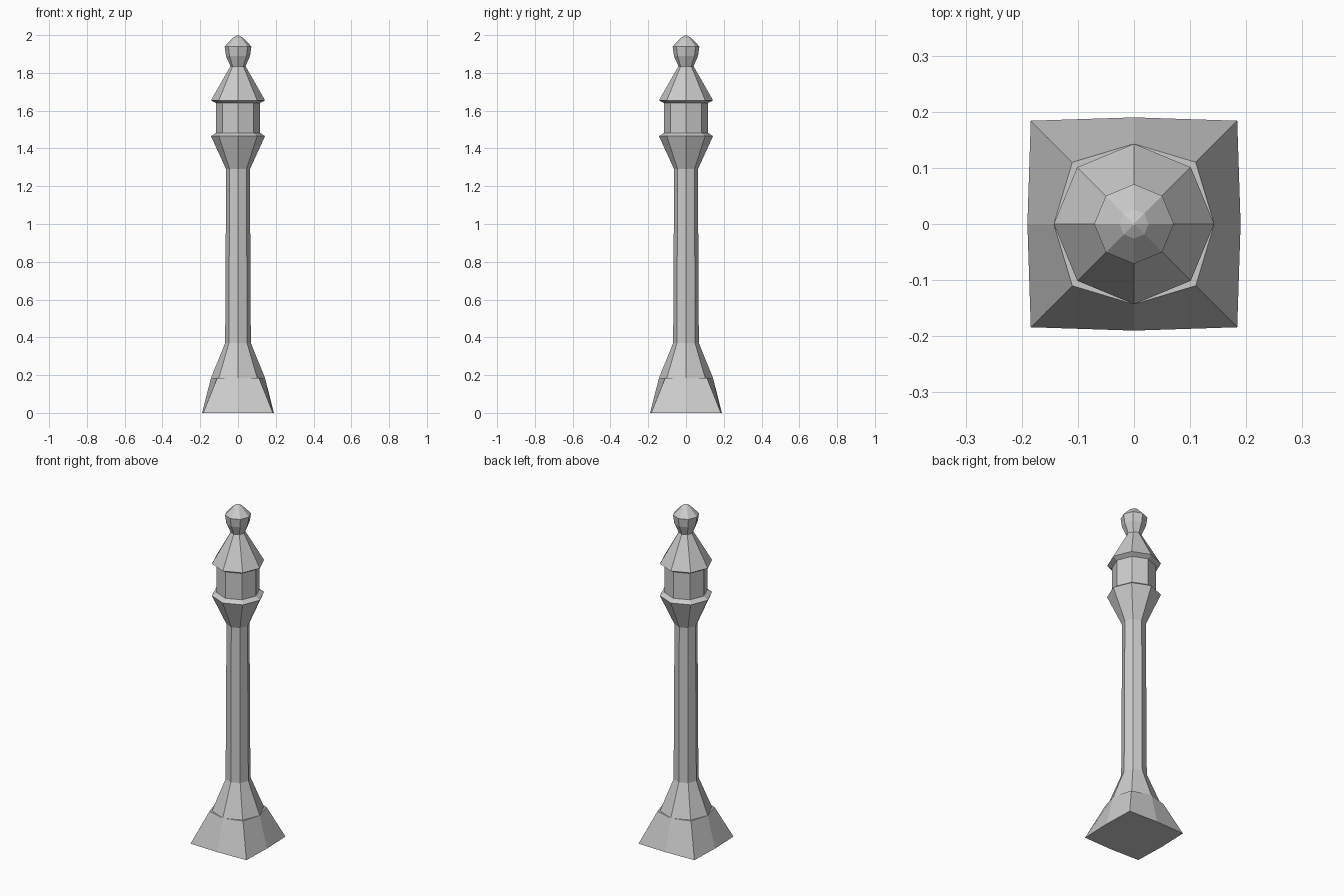
import bpy, bmesh, math

if "Cube" in bpy.data.objects:
    bpy.data.objects.remove(bpy.data.objects["Cube"])


def make_ring(bm, z, r, r_diag=None):
    """Eight points with corners on the axes; r_diag sets the diagonal corners."""
    ring = []
    for i in range(8):
        a = i * math.pi / 4
        rad = r if i % 2 == 0 or r_diag is None else r_diag
        ring.append(bm.verts.new((rad * math.cos(a), rad * math.sin(a), z)))
    return ring


def lathe(name, profile):
    """Stack octagonal rings given as (z, radius[, diagonal radius]) and cap the ends."""
    bm = bmesh.new()
    rings = [make_ring(bm, *p) for p in profile]
    for lo, hi in zip(rings, rings[1:]):
        for i in range(8):
            j = (i + 1) % 8
            bm.faces.new((lo[i], lo[j], hi[j], hi[i]))
    bm.faces.new(rings[0][::-1])
    bm.faces.new(rings[-1])
    bmesh.ops.remove_doubles(bm, verts=bm.verts, dist=1e-4)
    bmesh.ops.recalc_face_normals(bm, faces=bm.faces)
    mesh = bpy.data.meshes.new(name)
    bm.to_mesh(mesh)
    bm.free()
    obj = bpy.data.objects.new(name, mesh)
    bpy.context.collection.objects.link(obj)
    return obj


# Square plinth with slightly bowed sides, flat ledge on top
d = math.sqrt(2)
lathe("plinth", [(0, 0.19, 0.184 * d), (0.185, 0.143, 0.11 * d)])

# Everything above the plinth is one continuous octagonal column
lathe("column", [
    (0.185, 0.143), (0.37, 0.068),      # flared foot
    (1.29, 0.063),                      # tapering shaft
    (1.465, 0.143), (1.483, 0.117),     # flared collar
    (1.64, 0.117),                      # lantern drum
    (1.655, 0.143), (1.835, 0.040),     # roof
    (1.89, 0.064), (1.94, 0.071),       # finial
    (1.986, 0.026), (2.0, 0.002),       # finial cap
])
